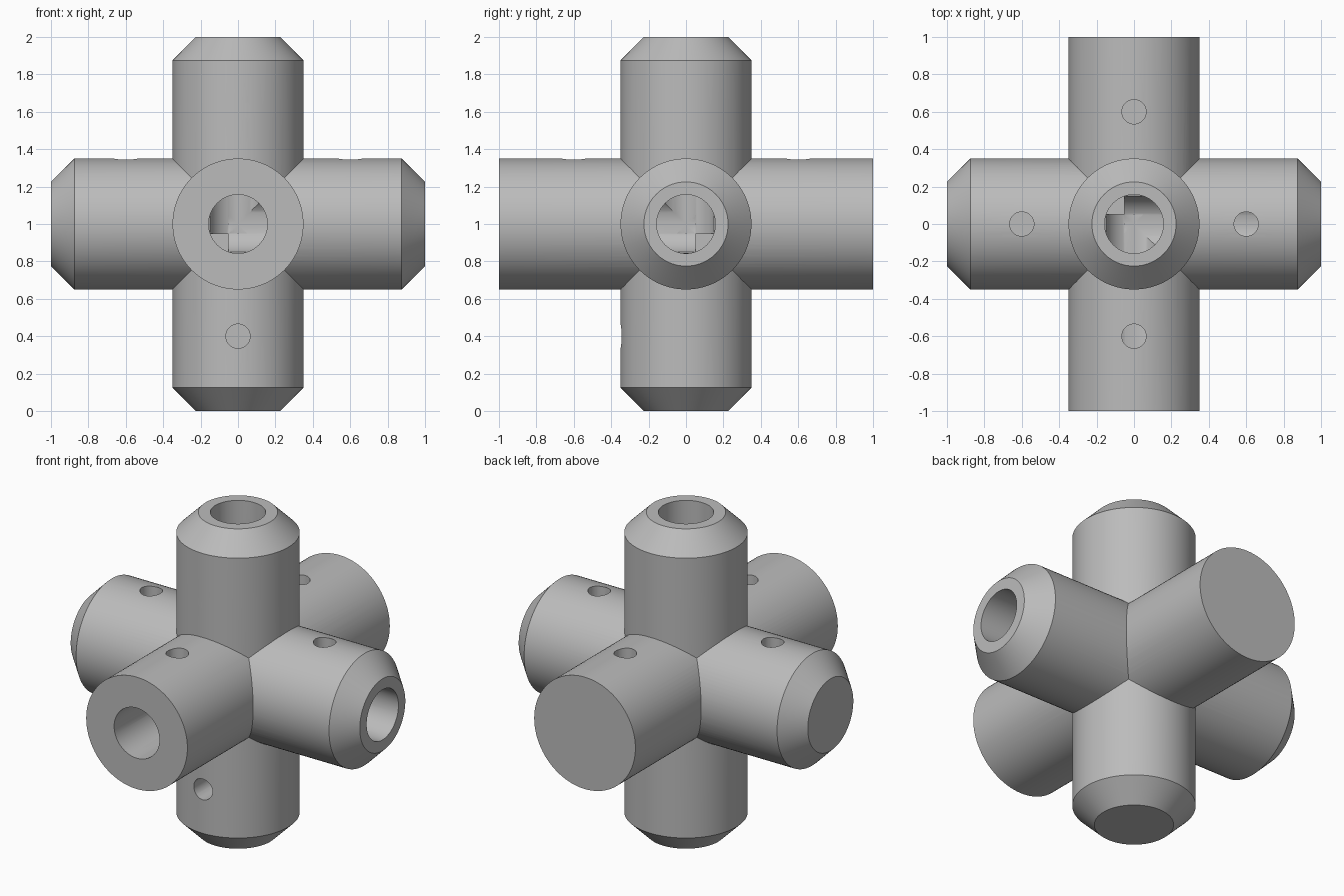
import bpy
import bmesh
from math import cos, sin, tau, radians
from mathutils import Vector

cube = bpy.data.objects.get("Cube")
if cube:
    bpy.data.objects.remove(cube, do_unlink=True)

CENTRE = Vector((0, 0, 1))
X, Y, Z = Vector((1, 0, 0)), Vector((0, 1, 0)), Vector((0, 0, 1))
ARM_R, END_R, BORE_R, PIN_R = 0.35, 0.225, 0.157, 0.065
CHAMFER = ARM_R - END_R

grey = bpy.data.materials.new("plain_grey")
grey.use_nodes = True
colour = (0.5, 0.5, 0.5, 1)
grey.diffuse_color = colour
grey.node_tree.nodes["Principled BSDF"].inputs["Base Color"].default_value = colour


def lathe(name, profile, axis, origin=CENTRE, sides=96):
    """Closed solid of revolution; profile holds (radius, height along axis)."""
    turn = axis.to_track_quat("Z", "Y")
    bm = bmesh.new()
    rings = [[bm.verts.new(origin + turn @ Vector((r * cos(tau * i / sides), r * sin(tau * i / sides), h)))
              for i in range(sides)] for r, h in profile]
    for low, high in zip(rings, rings[1:]):
        for i in range(sides):
            j = (i + 1) % sides
            bm.faces.new((low[i], low[j], high[j], high[i]))
    bm.faces.new(rings[0][::-1])
    bm.faces.new(rings[-1])
    bmesh.ops.recalc_face_normals(bm, faces=bm.faces)
    mesh = bpy.data.meshes.new(name)
    bm.to_mesh(mesh)
    bm.free()
    mesh.materials.append(grey)
    obj = bpy.data.objects.new(name, mesh)
    bpy.context.collection.objects.link(obj)
    return obj


def combine(body, tool, operation):
    """Apply a boolean and discard the tool."""
    tool.hide_render = True
    mod = body.modifiers.new(operation.lower(), "BOOLEAN")
    mod.operation, mod.solver, mod.object = operation, "EXACT", tool
    graph = bpy.context.evaluated_depsgraph_get()
    graph.update()
    result = bpy.data.meshes.new_from_object(body.evaluated_get(graph))
    body.modifiers.clear()
    body.data = result
    bpy.data.objects.remove(tool, do_unlink=True)


# Three crossing tubes: chamfered ends on x and z, square ends on y
chamfered = [(END_R, -1), (ARM_R, CHAMFER - 1), (ARM_R, 1 - CHAMFER), (END_R, 1)]
square = [(ARM_R, -1), (ARM_R, 1)]
body = lathe("six_way_connector", chamfered, Z)
combine(body, lathe("side_arms", chamfered, X), "UNION")
combine(body, lathe("front_back_arms", square, Y), "UNION")

# Blind sockets from the +x, front and top ends, stopping just past the middle
for axis in (X, -Y, Z):
    combine(body, lathe("socket", [(BORE_R, -0.05), (BORE_R, 1.1)], axis, sides=64), "DIFFERENCE")

# Pin holes: on top of the level arms, on the front of the upright arms
pin = [(PIN_R, 0), (PIN_R, 0.5)]
for axis, facing in ((X, Z), (Y, Z), (Z, -Y)):
    for side in (-0.6, 0.6):
        combine(body, lathe("pin_hole", pin, facing, CENTRE + axis * side, 32), "DIFFERENCE")

# Tidy the seams and shade smooth
bm = bmesh.new()
bm.from_mesh(body.data)
bmesh.ops.remove_doubles(bm, verts=bm.verts, dist=0.00001)
bm.to_mesh(body.data)
bm.free()
bpy.ops.object.select_all(action="DESELECT")
body.select_set(True)
bpy.context.view_layer.objects.active = body
bpy.ops.object.shade_smooth_by_angle(angle=radians(30))
